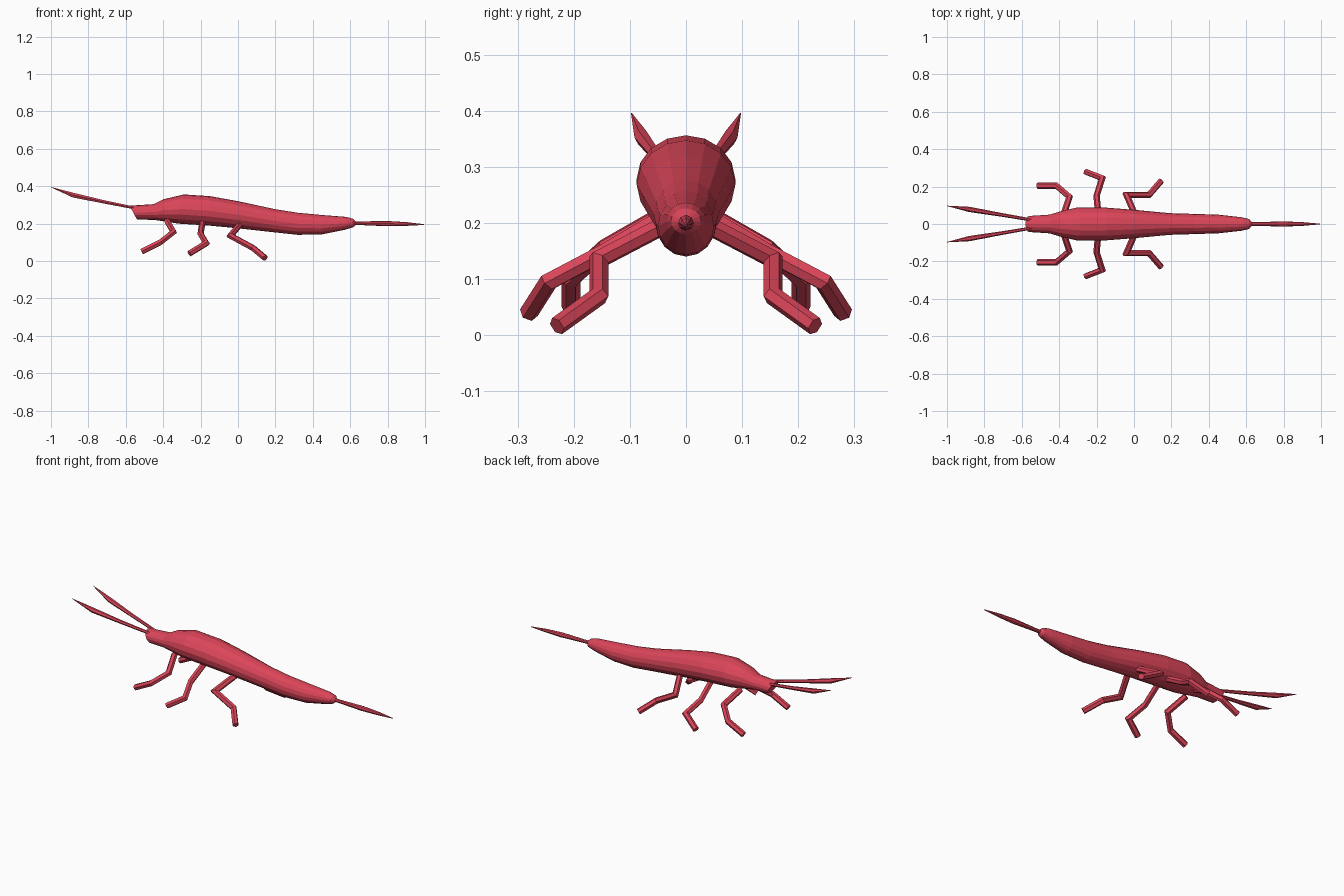
import bpy
import bmesh
from math import cos, sin, pi
from mathutils import Vector

if "Cube" in bpy.data.objects:
    bpy.data.objects.remove(bpy.data.objects["Cube"])

red = bpy.data.materials.new("red")
red.diffuse_color = (0.71, 0.06, 0.10, 1)
red.use_nodes = True
red.node_tree.nodes["Principled BSDF"].inputs["Base Color"].default_value = red.diffuse_color


def skin(name, rings):
    """Skin a list of closed rings and cap both ends."""
    bm = bmesh.new()
    loops = [[bm.verts.new(p) for p in ring] for ring in rings]
    n = len(loops[0])
    for a, b in zip(loops, loops[1:]):
        for i in range(n):
            j = (i + 1) % n
            bm.faces.new((a[i], a[j], b[j], b[i]))
    bm.faces.new(loops[0][::-1])
    bm.faces.new(loops[-1])
    bmesh.ops.recalc_face_normals(bm, faces=bm.faces)
    mesh = bpy.data.meshes.new(name)
    bm.to_mesh(mesh)
    bm.free()
    mesh.materials.append(red)
    obj = bpy.data.objects.new(name, mesh)
    bpy.context.collection.objects.link(obj)
    return obj


def tube(name, path, radii, sides=6):
    """Mitred tube along a path, with a radius at every point."""
    pts = [Vector(p) for p in path]
    dirs = [(b - a).normalized() for a, b in zip(pts, pts[1:])]
    u = dirs[0].cross(Vector((0, 0, 1))).normalized()
    v = u.cross(dirs[0])
    offs = [u * cos(2 * pi * i / sides) + v * sin(2 * pi * i / sides) for i in range(sides)]
    rings = []
    for k, p in enumerate(pts):
        if k > 0:
            d = dirs[k - 1]
            n = (d + dirs[k]).normalized() if k < len(dirs) else d
            offs = [o - d * (o.dot(n) / d.dot(n)) for o in offs]
        rings.append([p + o * radii[k] for o in offs])
    return skin(name, rings)


# Body: top x, top z, bottom x, bottom z, half width
sections = [
    (-0.58, 0.296, -0.54, 0.222, 0.043),
    (-0.45, 0.304, -0.45, 0.220, 0.050),
    (-0.40, 0.330, -0.40, 0.213, 0.066),
    (-0.29, 0.356, -0.32, 0.200, 0.088),
    (-0.15, 0.347, -0.16, 0.190, 0.088),
    (0.00, 0.320, 0.00, 0.175, 0.076),
    (0.20, 0.277, 0.18, 0.155, 0.058),
    (0.32, 0.258, 0.32, 0.140, 0.054),
    (0.45, 0.246, 0.45, 0.143, 0.050),
    (0.58, 0.236, 0.57, 0.167, 0.036),
    (0.615, 0.226, 0.615, 0.180, 0.027),
    (0.63, 0.212, 0.63, 0.193, 0.010),
]
rings = []
for xt, zt, xb, zb, w in sections:
    ring = []
    for i in range(16):
        a = 2 * pi * i / 16
        t = (1 + cos(a)) / 2
        ring.append((xb + (xt - xb) * t, w * sin(a), zb + (zt - zb) * t))
    rings.append(ring)
skin("body", rings)

# Tail spike
tube("tail", [(0.61, 0, 0.203), (0.66, 0, 0.202), (0.80, 0, 0.200), (0.90, 0, 0.198), (0.995, 0, 0.195)],
     [0.010, 0.010, 0.014, 0.010, 0.002], 8)

# Legs: hip, joints, foot
legs = {
    "front_leg": [(-0.38, 0.04, 0.215), (-0.345, 0.145, 0.155), (-0.415, 0.205, 0.10), (-0.515, 0.205, 0.05)],
    "middle_leg": [(-0.19, 0.04, 0.21), (-0.20, 0.15, 0.145), (-0.17, 0.245, 0.095), (-0.26, 0.28, 0.04)],
    "back_leg": [(0.01, 0.04, 0.195), (-0.04, 0.155, 0.135), (0.08, 0.155, 0.07), (0.145, 0.23, 0.016)],
}
antenna = [(-0.55, 0.022, 0.283), (-0.72, 0.051, 0.317), (-0.88, 0.078, 0.352), (-1.0, 0.097, 0.395)]

for side, s in (("left", -1), ("right", 1)):
    for name, path in legs.items():
        tube(f"{name}_{side}", [(x, s * y, z) for x, y, z in path], [0.017] * 4)
    # Feeler swelling before its pointed tip
    tube(f"antenna_{side}", [(x, s * y, z) for x, y, z in antenna], [0.008, 0.010, 0.014, 0.001])
